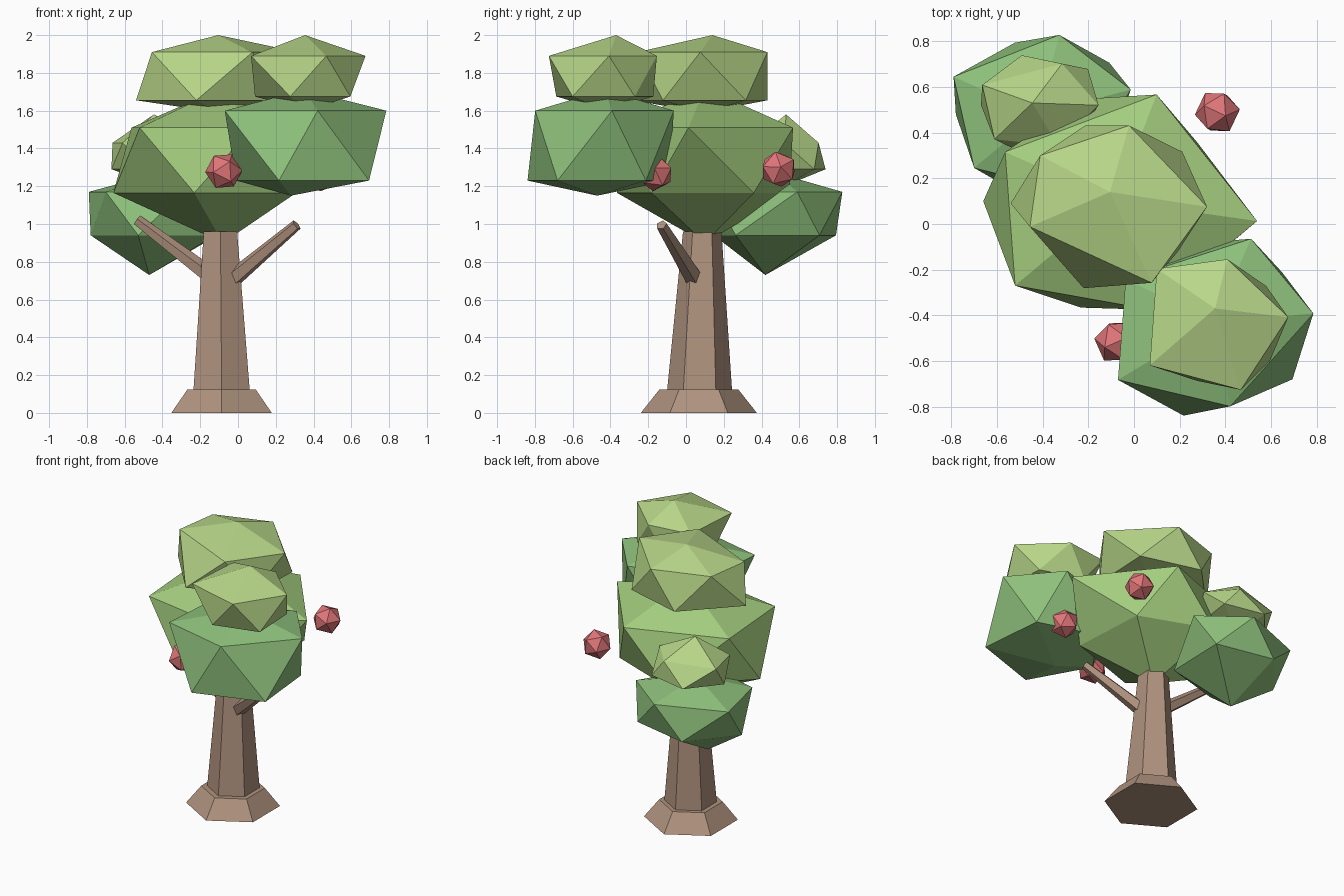
import bpy, bmesh, random
from math import sin, cos, radians, tau
from mathutils import Vector, Euler, Matrix

if "Cube" in bpy.data.objects:
    bpy.data.objects.remove(bpy.data.objects["Cube"])

random.seed(4)


def material(name, rgb):
    m = bpy.data.materials.new(name)
    m.diffuse_color = (*rgb, 1)
    m.use_nodes = True
    m.node_tree.nodes["Principled BSDF"].inputs["Base Color"].default_value = m.diffuse_color
    return m


BARK = material("bark", (0.43, 0.29, 0.21))
DEEP = material("deep_leaf", (0.27, 0.53, 0.20))
MID = material("mid_leaf", (0.37, 0.61, 0.21))
LIGHT = material("light_leaf", (0.48, 0.68, 0.25))
RED = material("fruit_red", (0.74, 0.18, 0.19))


def finish(bm, name, mat):
    bmesh.ops.recalc_face_normals(bm, faces=bm.faces)
    me = bpy.data.meshes.new(name)
    bm.to_mesh(me)
    bm.free()
    me.materials.append(mat)
    ob = bpy.data.objects.new(name, me)
    bpy.context.collection.objects.link(ob)
    return ob


def taper(name, p0, p1, r0, r1, sides):
    """Flat-sided tapered post between two points."""
    p0, p1 = Vector(p0), Vector(p1)
    q = (p1 - p0).to_track_quat('Z', 'Y')
    if abs((p1 - p0).normalized().z) > 0.98:   # keep uprights untwisted
        q.identity()
    bm = bmesh.new()
    rings = []
    for p, r in ((p0, r0), (p1, r1)):
        rings.append([bm.verts.new(p + q @ Vector((r * sin(tau * i / sides), r * cos(tau * i / sides), 0)))
                      for i in range(sides)])
    a, b = rings
    bm.faces.new(a)
    bm.faces.new(b)
    for i in range(sides):
        j = (i + 1) % sides
        bm.faces.new((a[i], a[j], b[j], b[i]))
    return finish(bm, name, BARK)


def clump(name, centre, heights, upper, lower, mat, twist=(0,) * 5, tip=None, base=None):
    """Uneven 20-sided leaf clump: heights are bottom, lower ring, upper ring, top;
    upper and lower give the five radii of each ring, twist turns the upper corners,
    tip and base shift the top and bottom points."""
    cx, cy = centre
    z0, z1, z2, z3 = heights
    bm = bmesh.new()

    def ring(radii, start, z, turn):
        return [bm.verts.new((cx + r * cos(radians(start + 72 * i + t)),
                              cy + r * sin(radians(start + 72 * i + t)), z))
                for i, (r, t) in enumerate(zip(radii, turn))]

    up, lo = ring(upper, 0, z2, twist), ring(lower, 36, z1, (0,) * 5)
    top = bm.verts.new((*(tip or centre), z3))
    bottom = bm.verts.new((*(base or centre), z0))
    for i in range(5):
        j = (i + 1) % 5
        bm.faces.new((top, up[i], up[j]))
        bm.faces.new((up[i], lo[i], up[j]))
        bm.faces.new((lo[i], lo[j], up[j]))
        bm.faces.new((bottom, lo[j], lo[i]))
    return finish(bm, name, mat)


# Trunk, flared foot and two branches
taper("root_flare", (-0.087, 0.068, 0), (-0.087, 0.068, 0.125), 0.307, 0.208, 6)
taper("trunk", (-0.086, 0.070, 0.01), (-0.093, 0.086, 0.96), 0.181, 0.102, 6)
taper("left_branch", (-0.10, 0.07, 0.69), (-0.535, 0.14, 1.02), 0.05, 0.03, 5)
taper("right_branch", (-0.04, 0.05, 0.70), (0.31, -0.13, 0.995), 0.05, 0.03, 5)

# Large leaf clumps
clump("main_leaves", (-0.08, 0.10), (0.90, 1.165, 1.51, 1.72),
      (0.625, 0.50, 0.53, 0.575, 0.50), (0.44, 0.47, 0.58, 0.49, 0.48), MID,
      twist=(-8, -3, 12, 4, 0))
clump("front_leaves", (0.35, -0.43), (1.15, 1.23, 1.60, 1.71),
      (0.437, 0.40, 0.43, 0.49, 0.375), (0.37, 0.36, 0.36, 0.43, 0.425), DEEP,
      twist=(5, -6, 10, -5, -7), base=(0.28, -0.47))
clump("back_leaves", (-0.42, 0.48), (0.73, 0.94, 1.17, 1.27),
      (0.42, 0.36, 0.405, 0.365, 0.36), (0.385, 0.33, 0.36, 0.35, 0.37), DEEP,
      twist=(15, 3, 12, 4, 3), base=(-0.47, 0.42))

# Pale clumps on top
clump("crown_leaves", (-0.10, 0.09), (1.59, 1.655, 1.91, 2.0),
      (0.42, 0.35, 0.375, 0.37, 0.39), (0.385, 0.36, 0.44, 0.39, 0.36), LIGHT,
      twist=(-2, 5, 2, -20, 9), tip=(-0.105, 0.14))
clump("front_top_leaves", (0.36, -0.43), (1.60, 1.675, 1.89, 2.0),
      (0.316, 0.28, 0.35, 0.347, 0.315), (0.27, 0.27, 0.27, 0.27, 0.29), LIGHT,
      twist=(4, 8, -6, -3, 2), tip=(0.355, -0.37))
clump("back_top_leaves", (-0.42, 0.52), (1.20, 1.29, 1.43, 1.58),
      (0.265, 0.21, 0.26, 0.242, 0.20), (0.27, 0.23, 0.25, 0.22, 0.22), LIGHT,
      twist=(0, -12, 16, 2, 8), tip=(-0.445, 0.53))

# Round fruit
for n, spot in enumerate([(-0.075, -0.515, 1.28), (0.365, 0.49, 1.29), (0.455, -0.165, 1.27)]):
    bm = bmesh.new()
    turn = Euler([random.uniform(0, tau) for _ in range(3)]).to_matrix().to_4x4()
    bmesh.ops.create_icosphere(bm, subdivisions=1, radius=0.1,
                               matrix=Matrix.Translation(spot) @ turn)
    finish(bm, f"fruit_{n + 1}", RED)
